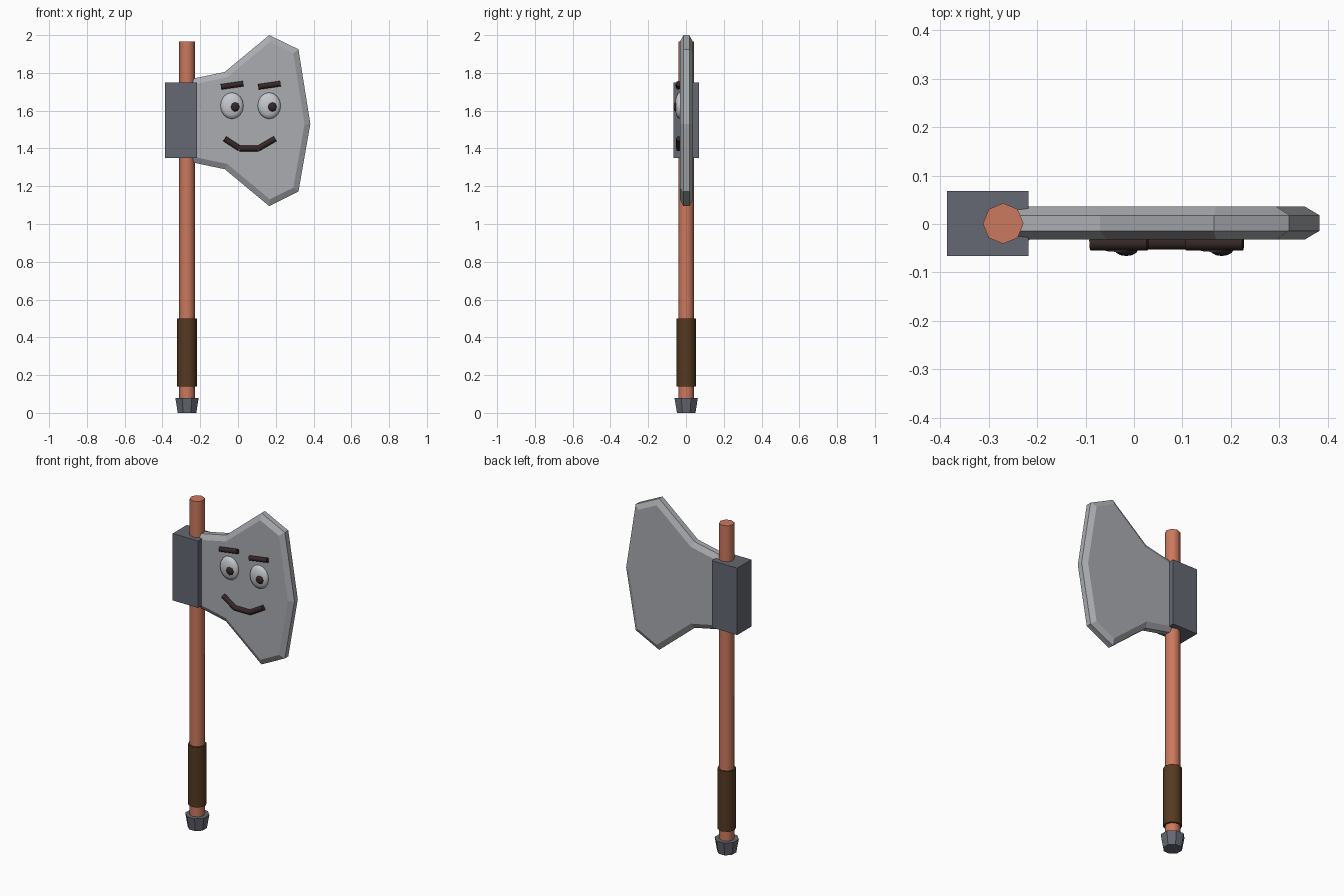
import bpy, bmesh, math
from mathutils import Vector

if "Cube" in bpy.data.objects:
    bpy.data.objects.remove(bpy.data.objects["Cube"], do_unlink=True)


def material(name, rgb):
    m = bpy.data.materials.new(name)
    m.use_nodes = True
    m.diffuse_color = (*rgb, 1)
    m.node_tree.nodes["Principled BSDF"].inputs["Base Color"].default_value = (*rgb, 1)
    return m


wood = material("red wood", (0.60, 0.19, 0.11))
leather = material("brown leather", (0.09, 0.042, 0.016))
steel = material("pale steel", (0.40, 0.415, 0.44))
iron = material("dark iron", (0.13, 0.14, 0.17))
eye_white = material("eye grey", (0.56, 0.58, 0.61))
dark = material("dark features", (0.035, 0.02, 0.02))


def finish(name, mat, smooth=None):
    ob = bpy.context.object
    ob.name = name
    ob.data.materials.append(mat)
    bpy.ops.object.transform_apply(location=False, rotation=True, scale=True)
    if smooth:
        bpy.ops.object.shade_smooth_by_angle(angle=math.radians(smooth))
    return ob


def rod(name, a, b, r1, mat, r2=None, sides=8, turn=0, smooth=60):
    """Tapered rod from point a to point b."""
    a, b = Vector(a), Vector(b)
    bpy.ops.mesh.primitive_cone_add(vertices=sides, radius1=r1, radius2=r2 or r1,
                                    depth=(b - a).length, location=(a + b) / 2)
    ob = bpy.context.object
    if abs((b - a).normalized().z) < 0.999:
        ob.rotation_euler = (b - a).to_track_quat('Z', 'Y').to_euler()
    else:
        ob.rotation_euler.z = turn
    return finish(name, mat, smooth)


def ball(name, loc, size, mat, segments, rings):
    bpy.ops.mesh.primitive_uv_sphere_add(segments=segments, ring_count=rings, radius=1,
                                         location=loc, rotation=(math.pi / 2, 0, 0))
    bpy.context.object.scale = (size[0], size[2], size[1])
    return finish(name, mat, 60)


# Handle, grip and pommel
hx, hy = -0.27, 0.001
rod("handle", (hx, hy, 0.03), (hx, hy, 1.965), 0.042, wood)
rod("grip", (hx, hy, 0.14), (hx, hy, 0.5), 0.052, leather)
rod("pommel", (hx, hy, 0), (hx, hy, 0.08), 0.053, iron, r2=0.067,
    turn=math.pi / 8, smooth=None)

# Iron block holding the blade
bpy.ops.mesh.primitive_cube_add(size=1, location=(-0.302, 0.001, 1.55))
bpy.context.object.scale = (0.168, 0.134, 0.4)
finish("head_block", iron)

# Blade: extruded outline with a chamfer around both faces
outline = [(-0.26, 1.765), (-0.07, 1.805), (0.165, 2.0), (0.32, 1.925), (0.383, 1.53),
           (0.32, 1.172), (0.165, 1.095), (-0.07, 1.29), (-0.26, 1.33)]
bm = bmesh.new()
front = bm.faces.new([bm.verts.new((x, -0.014, z)) for x, z in outline])
ret = bmesh.ops.extrude_face_region(bm, geom=[front], use_keep_orig=True)
for v in ret["geom"]:
    if isinstance(v, bmesh.types.BMVert):
        v.co.y = 0.018
bmesh.ops.recalc_face_normals(bm, faces=bm.faces)
sides = [f for f in bm.faces if len(f.verts) == len(outline)]
bmesh.ops.inset_individual(bm, faces=sides, thickness=0.03, depth=0.018,
                           use_even_offset=True)
mesh = bpy.data.meshes.new("blade")
bm.to_mesh(mesh)
bm.free()
mesh.materials.append(steel)
bpy.context.collection.objects.link(bpy.data.objects.new("blade", mesh))

# Eyes, pupils and brows
for side, x in (("right", -0.032), ("left", 0.165)):
    ball(side + "_eye", (x, -0.034, 1.626), (0.061, 0.024, 0.07), eye_white, 16, 8)
    ball(side + "_pupil", (x + 0.016, -0.053, 1.62), (0.024, 0.013, 0.026), dark, 8, 6)
    rod(side + "_brow", (x - 0.058, -0.04, 1.726), (x + 0.06, -0.04, 1.743), 0.0145, dark)

# Mouth in three straight pieces
path = [(-0.071, 1.452), (0.008, 1.4), (0.108, 1.4), (0.197, 1.452)]
for i, (a, b) in enumerate(zip(path, path[1:])):
    rod("mouth_%d" % (i + 1), (a[0], -0.038, a[1]), (b[0], -0.038, b[1]), 0.015, dark)
